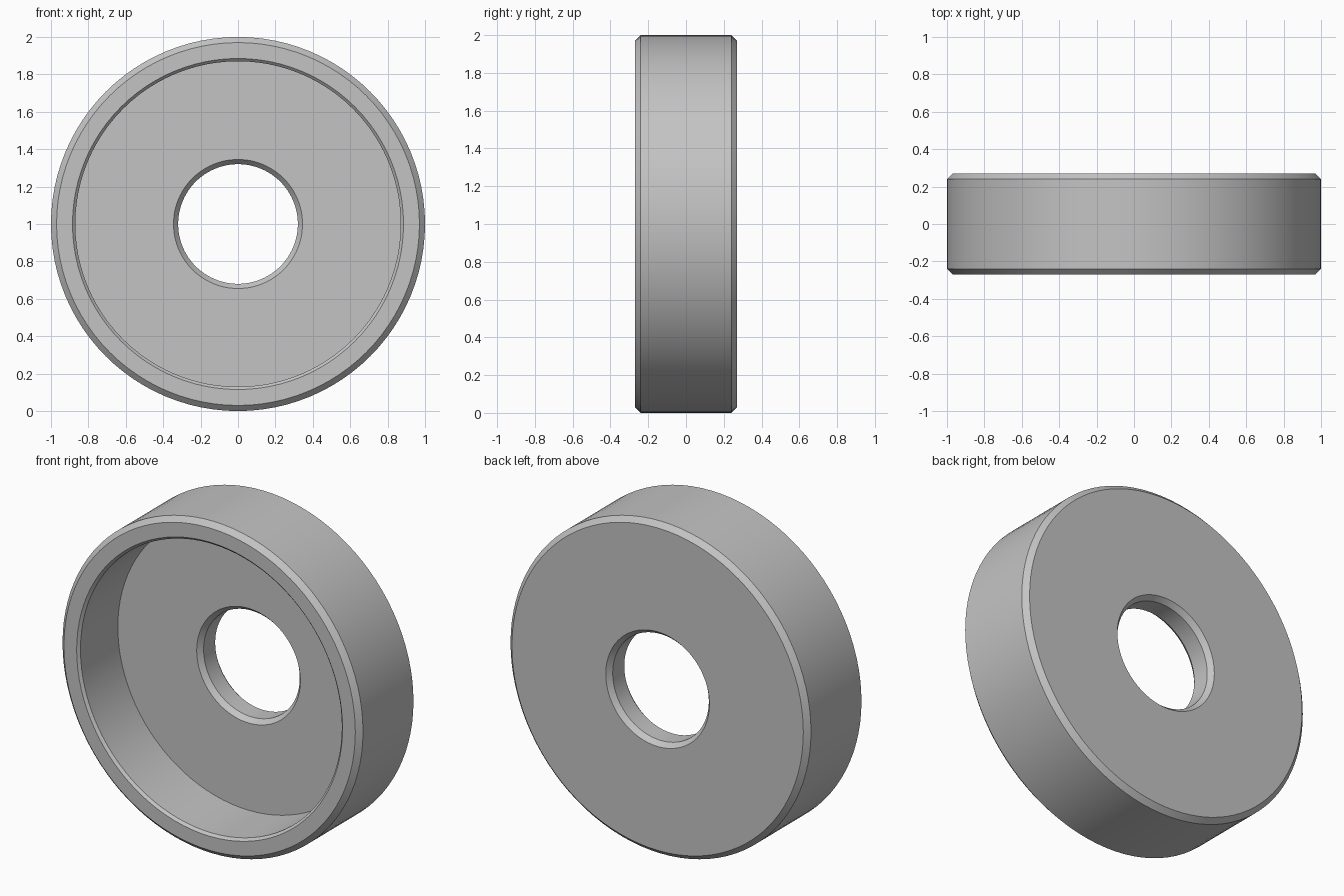
import bpy
import bmesh
import math
from mathutils import Vector

cube = bpy.data.objects.get("Cube")
if cube:
    bpy.data.objects.remove(cube, do_unlink=True)

SEGMENTS = 96
HALF = 0.27        # half of the total thickness
BEVEL = 0.03       # outer rim and bore chamfers
LIP = 0.015        # recess mouth chamfer
FLOOR = 0.10       # y position of the recess floor
R_OUT, R_RECESS, R_BORE = 1.0, 0.87, 0.32

# Material
grey = bpy.data.materials.new("plain_grey")
grey.use_nodes = True
colour = (0.55, 0.55, 0.55, 1)
grey.diffuse_color = colour
grey.node_tree.nodes["Principled BSDF"].inputs["Base Color"].default_value = colour

# Closed cross-section as (radius, y), from the bore round the recess to the rim and back
profile = [
    (R_BORE, FLOOR + BEVEL),
    (R_BORE + 0.025, FLOOR),
    (R_RECESS, FLOOR),
    (R_RECESS, -HALF + LIP),
    (R_RECESS + LIP, -HALF),
    (R_OUT - BEVEL, -HALF),
    (R_OUT, -HALF + BEVEL),
    (R_OUT, HALF - BEVEL),
    (R_OUT - BEVEL, HALF),
    (R_BORE + 0.025, HALF),
    (R_BORE, HALF - BEVEL),
]

# Recessed disc, turned about the y axis
bm = bmesh.new()
verts = [bm.verts.new((0, y, r)) for r, y in profile]
edges = [bm.edges.new((a, b)) for a, b in zip(verts, verts[1:] + verts[:1])]
bmesh.ops.spin(bm, geom=verts + edges, cent=(0, 0, 0), axis=(0, 1, 0),
               angle=math.tau, steps=SEGMENTS, use_merge=False)
bmesh.ops.remove_doubles(bm, verts=bm.verts, dist=1e-4)
bmesh.ops.translate(bm, verts=bm.verts, vec=Vector((0, 0, R_OUT)))
bmesh.ops.recalc_face_normals(bm, faces=bm.faces)

mesh = bpy.data.meshes.new("recessed_disc")
bm.to_mesh(mesh)
bm.free()
mesh.materials.append(grey)
disc = bpy.data.objects.new("recessed_disc", mesh)
bpy.context.collection.objects.link(disc)

# Smooth round walls with crisp chamfer edges
bpy.ops.object.select_all(action='DESELECT')
disc.select_set(True)
bpy.context.view_layer.objects.active = disc
bpy.ops.object.shade_smooth_by_angle(angle=math.radians(30))
